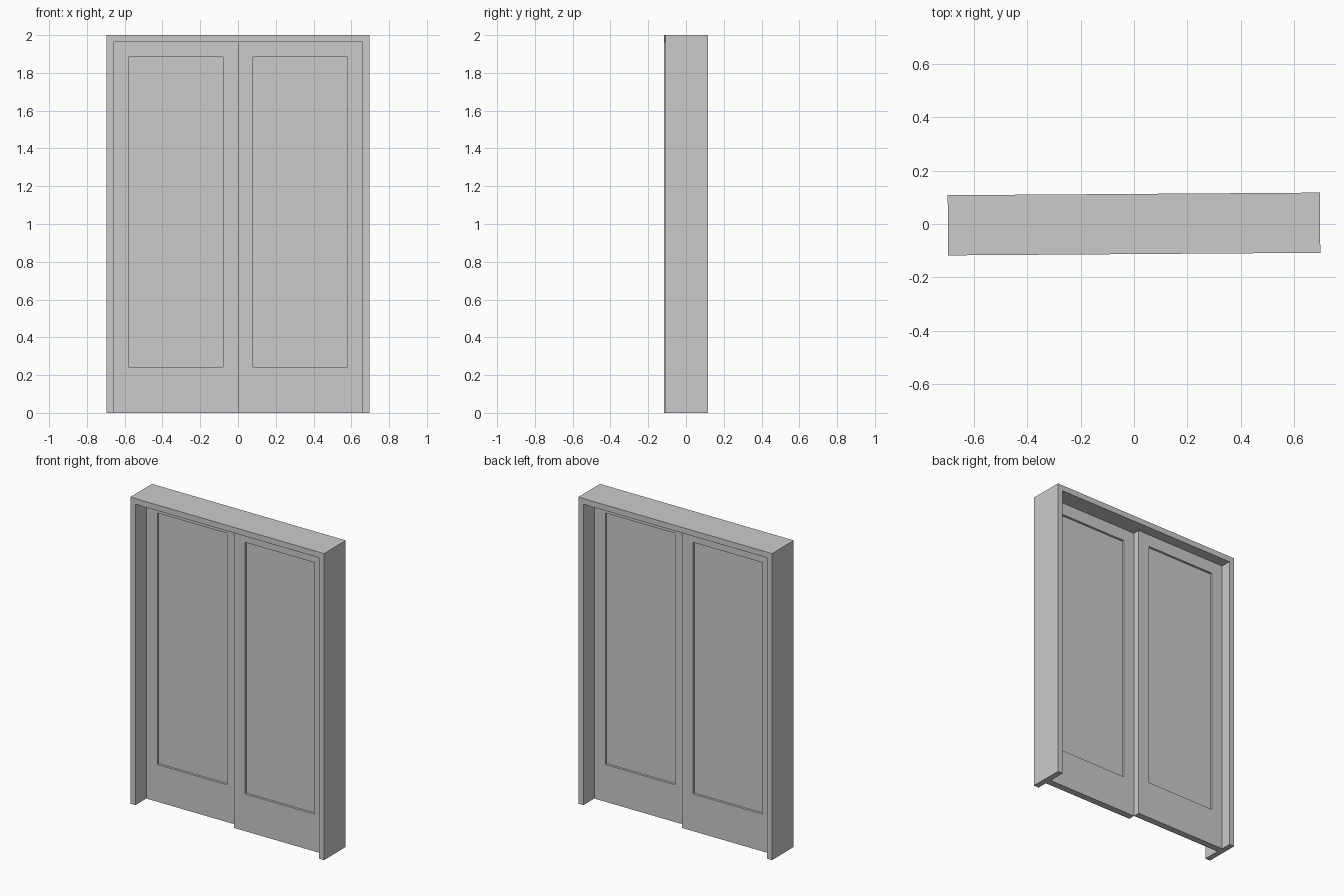
import bpy, bmesh
from mathutils import Matrix

if "Cube" in bpy.data.objects:
    bpy.data.objects.remove(bpy.data.objects["Cube"])

ANGLE = 0.007            # the whole unit is turned very slightly about z
HW, HD, H = 0.696, 0.1125, 2.0    # outer half width, half depth, height
JAMB = 0.037             # frame board thickness
DOOR = 0.044             # door leaf thickness
RECESS = 0.015           # pane set-back on each side


def extrude_profile(name, loop, y0, y1):
    """Extrude a closed x/z outline along y."""
    bm = bmesh.new()
    face = bm.faces.new([bm.verts.new((x, y0, z)) for x, z in loop])
    ext = bmesh.ops.extrude_face_region(bm, geom=[face])
    verts = [v for v in ext["geom"] if isinstance(v, bmesh.types.BMVert)]
    bmesh.ops.translate(bm, verts=verts, vec=(0, y1 - y0, 0))
    return finish(name, bm)


def finish(name, bm):
    bmesh.ops.recalc_face_normals(bm, faces=bm.faces)
    mesh = bpy.data.meshes.new(name)
    bm.to_mesh(mesh)
    bm.free()
    obj = bpy.data.objects.new(name, mesh)
    bpy.context.collection.objects.link(obj)
    obj.rotation_euler.z = ANGLE
    return obj


def rect(x0, x1, z0, z1):
    return [(x0, z0), (x1, z0), (x1, z1), (x0, z1)]


def door_leaf(name, x0, x1, y0, y1, opening):
    """Leaf with a rectangular pane recessed on both faces."""
    bm = bmesh.new()

    def ring(bounds, y):
        return [bm.verts.new((x, y, z)) for x, z in rect(*bounds)]

    def bridge(a, b):
        for i in range(4):
            j = (i + 1) % 4
            bm.faces.new((a[i], a[j], b[j], b[i]))

    outer = (x0, x1, 0, H - JAMB)
    edges = []
    for y, inward in ((y0, RECESS), (y1, -RECESS)):
        edge, lip, pane = ring(outer, y), ring(opening, y), ring(opening, y + inward)
        bridge(edge, lip)
        bridge(lip, pane)
        bm.faces.new(pane)
        edges.append(edge)
    bridge(*edges)
    return finish(name, bm)


# Outer frame: two jambs and head as one U-shaped profile, open at the floor
xi = HW - JAMB
extrude_profile("door_frame", [
    (-HW, 0), (-xi, 0), (-xi, H - JAMB), (xi, H - JAMB),
    (xi, 0), (HW, 0), (HW, H), (-HW, H)], -HD, HD)

# Sliding leaves on two tracks: right one in front, left one behind
door_leaf("right_door", 0, xi, -DOOR, 0, (0.08, 0.58, 0.243, 1.884))
door_leaf("left_door", -xi, 0, 0, DOOR, (-0.58, -0.08, 0.243, 1.884))
